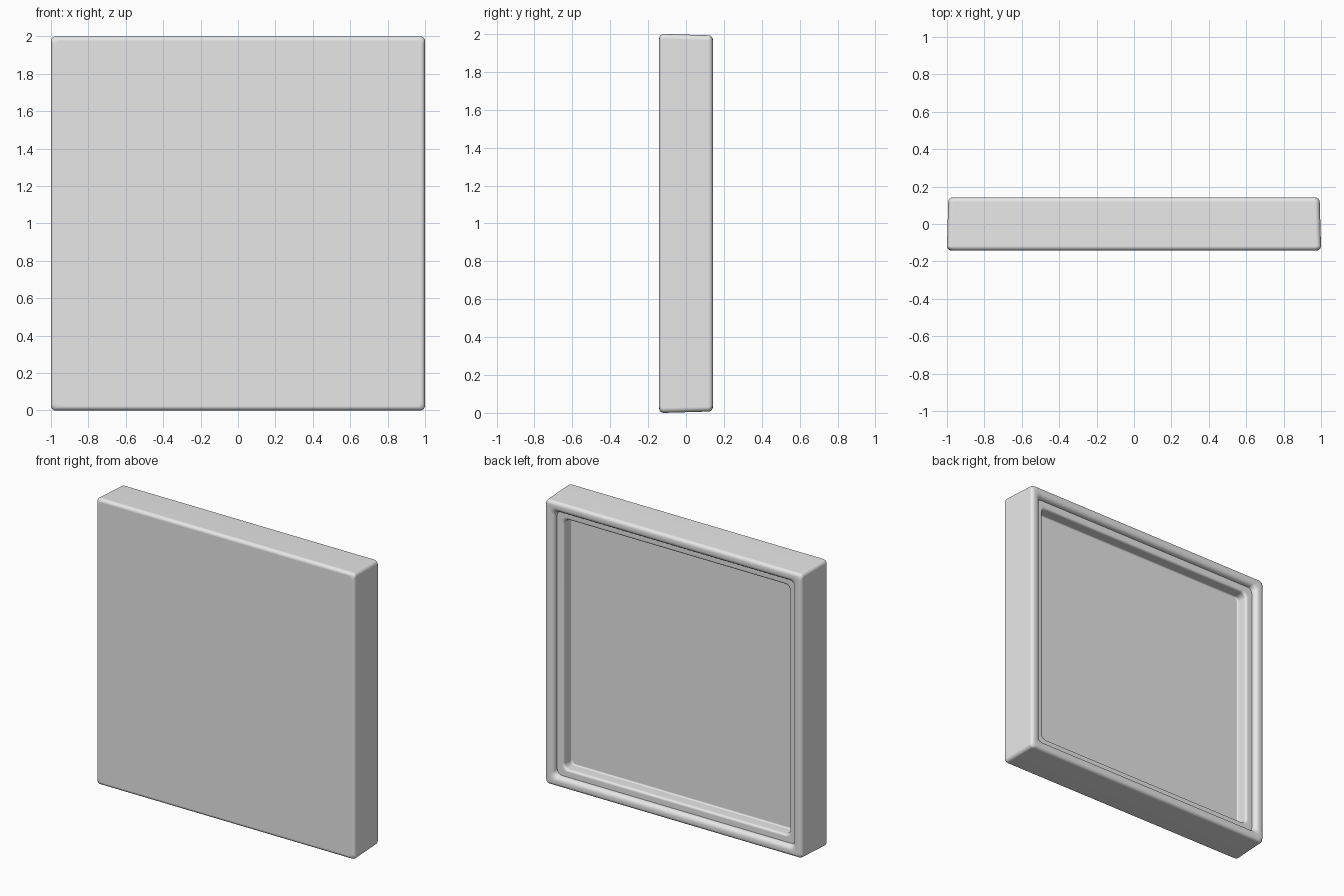
import bpy, bmesh
from math import sin, cos, pi, radians

cube = bpy.data.objects.get("Cube")
if cube:
    bpy.data.objects.remove(cube, do_unlink=True)

CORNER_STEPS = 5
ARC_STEPS = 4


def rounded_square(bm, half, y, radius):
    """One closed loop of vertices, facing the front."""
    loop = []
    for quarter in range(4):
        mid = pi / 4 + quarter * pi / 2
        cx = (half - radius) * (1 if cos(mid) > 0 else -1)
        cz = (half - radius) * (1 if sin(mid) > 0 else -1)
        for step in range(CORNER_STEPS + 1):
            a = (quarter + step / CORNER_STEPS) * pi / 2
            loop.append(bm.verts.new((cx + radius * cos(a), y, 1 + cz + radius * sin(a))))
    return loop


def arc(half, y, size, start, end):
    """Rounded edge of the cross-section as (half width, y) points."""
    angles = [radians(start + (end - start) * i / ARC_STEPS) for i in range(ARC_STEPS + 1)]
    return [(half + size * cos(a), y + size * sin(a)) for a in angles]


# Cross-section from the front face, around the rim and into the back recess
outer = arc(0.976, -0.118, 0.024, -90, 0) + arc(0.969, 0.118, 0.024, 0, 90)
inner = arc(0.953, 0.112, 0.03, 90, 180)
ledge = [(0.923, 0.104)] + arc(0.888, 0.088, 0.016, 90, 180)
floor = arc(0.862, 0.03, 0.01, 0, -90)
sections = [(outer, 0.026), (inner, 0.035), (ledge, 0.04), (floor, 0.03)]

bm = bmesh.new()
loops = [rounded_square(bm, h, y, r) for points, r in sections for h, y in points]
for a, b in zip(loops, loops[1:]):
    n = len(a)
    for i in range(n):
        j = (i + 1) % n
        bm.faces.new((a[i], a[j], b[j], b[i]))
bm.faces.new(loops[0])
bm.faces.new(loops[-1])
bmesh.ops.recalc_face_normals(bm, faces=bm.faces)

mesh = bpy.data.meshes.new("square_panel")
bm.to_mesh(mesh)
bm.free()
panel = bpy.data.objects.new("square_panel", mesh)
bpy.context.collection.objects.link(panel)

# Plain light grey
grey = bpy.data.materials.new("light_grey")
grey.use_nodes = True
colour = (0.8, 0.8, 0.8, 1)
grey.diffuse_color = colour
for node in grey.node_tree.nodes:
    if node.type == 'BSDF_PRINCIPLED':
        node.inputs["Base Color"].default_value = colour
mesh.materials.append(grey)

# Smooth rounded edges with flat large faces
bpy.ops.object.select_all(action='DESELECT')
panel.select_set(True)
bpy.context.view_layer.objects.active = panel
bpy.ops.object.shade_smooth_by_angle(angle=radians(40))
weighted = panel.modifiers.new("flat_faces", 'WEIGHTED_NORMAL')
weighted.keep_sharp = True
